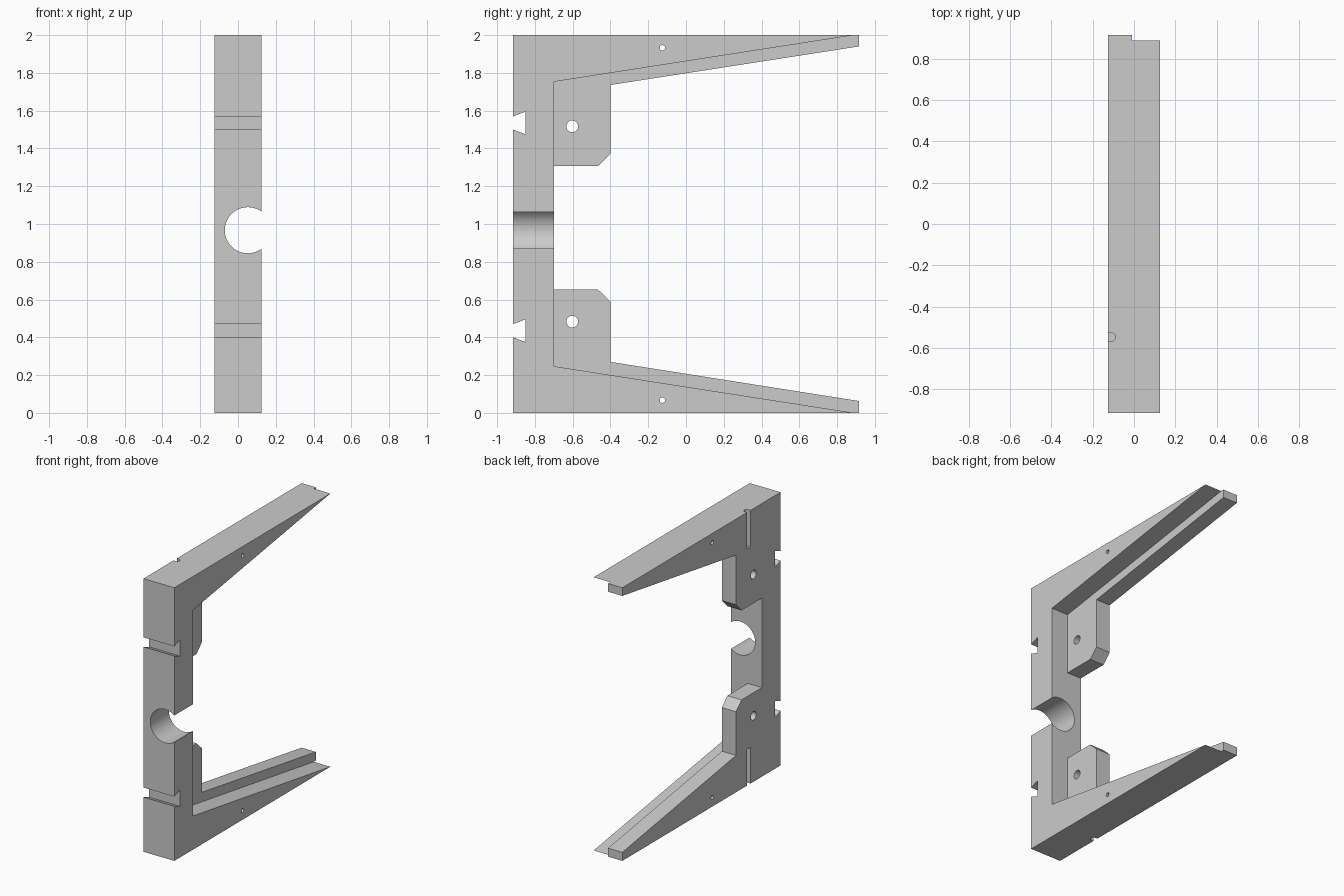
import bpy, bmesh, math

cube = bpy.data.objects.get("Cube")
if cube:
    bpy.data.objects.remove(cube, do_unlink=True)

grey = bpy.data.materials.new("plain grey")
grey.use_nodes = True
colour = (0.6, 0.6, 0.6, 1)
grey.diffuse_color = colour
grey.node_tree.nodes["Principled BSDF"].inputs["Base Color"].default_value = colour

HALF_WIDTH = 0.125
FRONT, SPINE_BACK, TIP = -0.915, -0.70, 0.915


def prism(name, outline, x0, x1):
    """Extrude a (y, z) outline along x."""
    bm = bmesh.new()
    face = bm.faces.new([bm.verts.new((x0, y, z)) for y, z in outline])
    side = bmesh.ops.extrude_face_region(bm, geom=[face])["geom"]
    bmesh.ops.translate(bm, vec=(x1 - x0, 0, 0),
                        verts=[v for v in side if isinstance(v, bmesh.types.BMVert)])
    bmesh.ops.recalc_face_normals(bm, faces=bm.faces)
    mesh = bpy.data.meshes.new(name)
    bm.to_mesh(mesh)
    bm.free()
    mesh.materials.append(grey)
    obj = bpy.data.objects.new(name, mesh)
    bpy.context.collection.objects.link(obj)
    return obj


def rod(name, centre, radius, length, rotation=(0, 0, 0), sides=32):
    bpy.ops.mesh.primitive_cylinder_add(vertices=sides, radius=radius, depth=length,
                                        location=centre, rotation=rotation)
    obj = bpy.context.object
    obj.name = name
    obj.data.materials.append(grey)
    return obj


def dovetail(z):
    """Notch in the front edge, listed from the bottom upward."""
    return [(FRONT, z - 0.035), (-0.85, z - 0.06), (-0.85, z + 0.06), (FRONT, z + 0.035)]


# C-shaped frame with tapered arms, chamfered tabs and dovetail notches
lower_arm = [(TIP, 0), (TIP, 0.063), (-0.40, 0.27), (-0.40, 0.59), (-0.465, 0.652), (SPINE_BACK, 0.652)]
upper_arm = [(SPINE_BACK, 1.307), (-0.465, 1.307), (-0.40, 1.373), (-0.40, 1.736), (TIP, 1.94), (TIP, 2)]
notches = dovetail(0.435) + dovetail(1.535)
frame = prism("frame", [(FRONT, 0)] + lower_arm + upper_arm + [(FRONT, 2)] + notches[::-1],
              -HALF_WIDTH, HALF_WIDTH)

# Recess that leaves the tabs and inner arm lips as a thinner plate
slope = 0.247 / 1.59
rise = slope * (1.1 - SPINE_BACK)
cutters = [prism("recess_cutter", [(SPINE_BACK, 0.247), (1.1, 0.247 - rise),
                                   (1.1, 1.753 + rise), (SPINE_BACK, 1.753)], -0.01, 0.3)]

# Large round opening through the spine
cutters.append(rod("spine_hole_cutter", (0.052, -0.8, 0.967), 0.122, 1,
                   (math.pi / 2, 0, 0), 64))

# Bolt holes, pin holes and the short half-round grooves at both ends
across = (0, math.pi / 2, 0)
for z_bolt, z_pin, z_groove in ((0.483, 0.067, 0.065), (1.517, 1.933, 1.935)):
    cutters.append(rod("bolt_hole_cutter", (0, -0.602, z_bolt), 0.031, 1, across))
    cutters.append(rod("pin_hole_cutter", (0, -0.125, z_pin), 0.014, 1, across))
    cutters.append(rod("groove_cutter", (-0.109, -0.548, z_groove), 0.02, 0.4))
    cutters.append(prism("groove_mouth_cutter",
                         [(y, z_groove + z) for y, z in ((-0.568, -0.2), (-0.528, -0.2),
                                                         (-0.528, 0.2), (-0.568, 0.2))],
                         -0.2, -0.109))

for cutter in cutters:
    cutter.hide_render = True
    cut = frame.modifiers.new(cutter.name, "BOOLEAN")
    cut.operation = "DIFFERENCE"
    cut.solver = "EXACT"
    cut.object = cutter

# Bake the cuts into the frame and discard the cutters
bpy.context.view_layer.update()
depsgraph = bpy.context.evaluated_depsgraph_get()
finished = bpy.data.meshes.new_from_object(frame.evaluated_get(depsgraph))
frame.modifiers.clear()
frame.data = finished
for cutter in cutters:
    bpy.data.objects.remove(cutter, do_unlink=True)

bpy.ops.object.select_all(action="DESELECT")
frame.select_set(True)
bpy.context.view_layer.objects.active = frame
bpy.ops.object.shade_smooth_by_angle(angle=math.radians(25))
